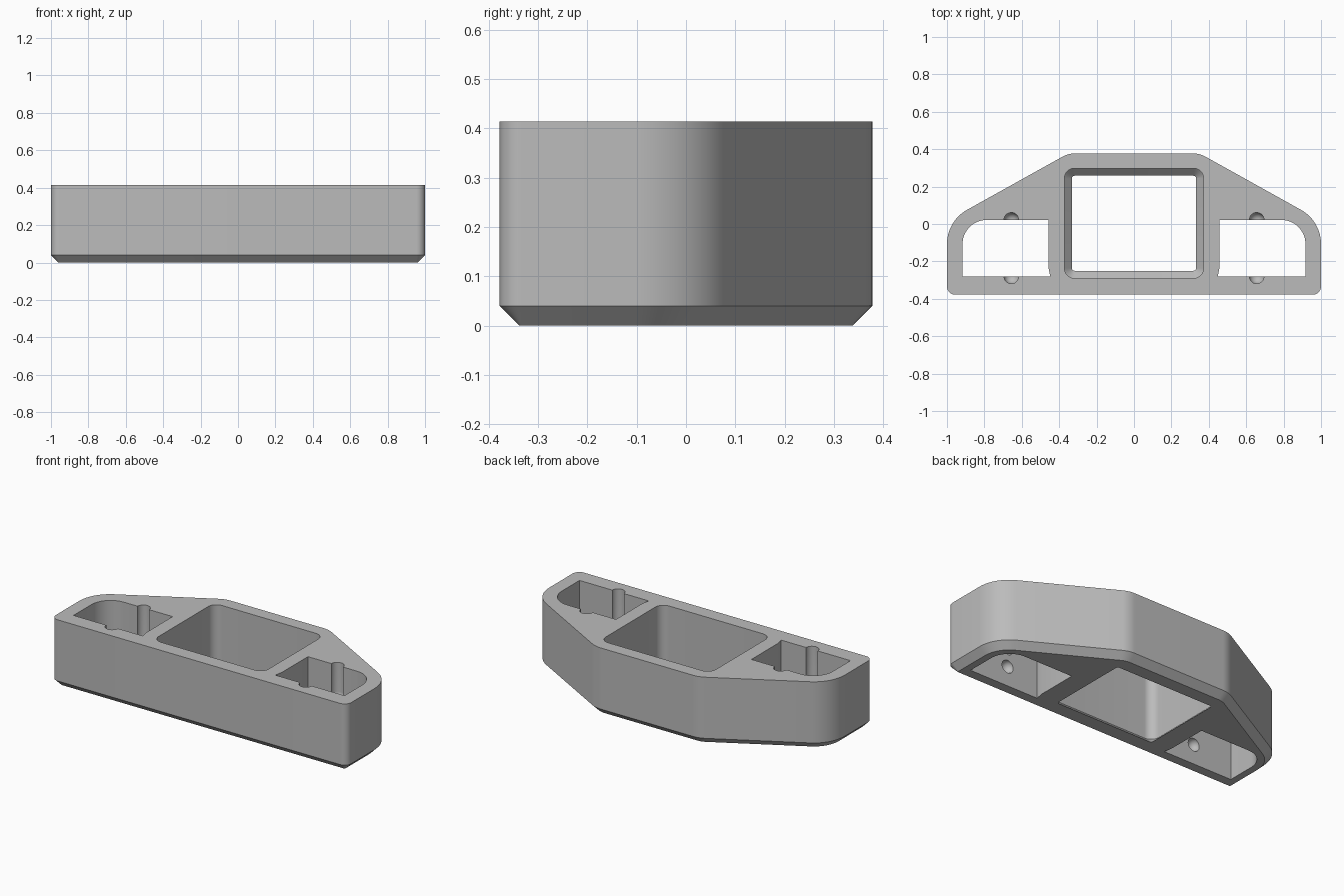
import bpy, bmesh, math
from mathutils import Vector

cube = bpy.data.objects.get("Cube")
if cube:
    bpy.data.objects.remove(cube, do_unlink=True)

HEIGHT = 0.414
BEVEL = 0.04
ABOVE, BELOW = HEIGHT + 0.1, -0.1

grey = bpy.data.materials.new("plain grey")
grey.use_nodes = True
GREY = (0.5, 0.5, 0.5, 1)
grey.diffuse_color = GREY
grey.node_tree.nodes["Principled BSDF"].inputs["Base Color"].default_value = GREY


def rounded(corners, inset=0.0, steps=12):
    """Counter-clockwise outline with filleted corners given as (x, y, radius)."""
    ring = []
    count = len(corners)
    for i, (x, y, r) in enumerate(corners):
        p = Vector((x, y))
        before = (p - Vector(corners[i - 1][:2])).normalized()
        after = (Vector(corners[(i + 1) % count][:2]) - p).normalized()
        n1, n2 = Vector((before.y, -before.x)), Vector((after.y, -after.x))
        if r == 0:
            ring.append(p)
            continue
        centre = p - (n1 + n2) * (r / (1 + n1.dot(n2)))
        start = math.atan2(n1.y, n1.x)
        turn = math.atan2(n1.x * n2.y - n1.y * n2.x, n1.dot(n2))
        for k in range(steps + 1):
            a = start + turn * k / steps
            ring.append(centre + Vector((math.cos(a), math.sin(a))) * (r - inset))
    return ring


def circle(x, y, r, sides=32):
    return [Vector((x + r * math.cos(math.tau * k / sides),
                    y + r * math.sin(math.tau * k / sides))) for k in range(sides)]


def loft(name, sections):
    """Closed solid through a bottom-to-top stack of (outline, z) sections."""
    bm = bmesh.new()
    rings = [[bm.verts.new((p.x, p.y, z)) for p in ring] for ring, z in sections]
    for low, high in zip(rings, rings[1:]):
        for i in range(len(low)):
            j = (i + 1) % len(low)
            bm.faces.new((low[i], low[j], high[j], high[i]))
    bm.faces.new(rings[0][::-1])
    bm.faces.new(rings[-1])
    mesh = bpy.data.meshes.new(name)
    bm.to_mesh(mesh)
    bm.free()
    mesh.materials.append(grey)
    obj = bpy.data.objects.new(name, mesh)
    bpy.context.collection.objects.link(obj)
    return obj


def ball_sections(x, y, z, r, top_angle):
    """Sphere slices from near the south pole up to top_angle."""
    low = -math.pi / 2 + 0.1
    angles = [low + (top_angle - low) * k / 12 for k in range(13)]
    return [(circle(x, y, r * math.cos(a)), z + r * math.sin(a)) for a in angles]


def cut(target, cutter):
    mod = target.modifiers.new("cut", 'BOOLEAN')
    mod.operation = 'DIFFERENCE'
    mod.solver = 'EXACT'
    mod.object = cutter
    bpy.context.view_layer.objects.active = target
    bpy.ops.object.modifier_apply(modifier=mod.name)
    bpy.data.objects.remove(cutter, do_unlink=True)


# Body with a bevelled lower rim
outline = [(-1, -0.378, 0.045), (1, -0.378, 0.045), (1, 0.016, 0.21),
           (0.35, 0.378, 0.15), (-0.35, 0.378, 0.15), (-1, 0.016, 0.21)]
body = loft("tray_body", [(rounded(outline, BEVEL), 0), (rounded(outline), BEVEL),
                          (rounded(outline), HEIGHT)])

# Central square opening, narrowing to a lip at the bottom
opening = [(-0.372, -0.29, 0.055), (0.372, -0.29, 0.055),
           (0.372, 0.298, 0.055), (-0.372, 0.298, 0.055)]
lip, wall = rounded(opening, BEVEL), rounded(opening)
cut(body, loft("opening_cutter", [(lip, BELOW), (lip, 0), (wall, BEVEL), (wall, ABOVE)]))

# Side pockets, each with two vertical grooves and two round dimples
FRONT, BACK, GROOVE_X, GROOVE_R = -0.28, 0.022, 0.656, 0.039
pocket = [(0.448, FRONT, 0), (0.917, FRONT, 0), (0.917, BACK, 0.13),
          (0.458, BACK, 0), (0.458, -0.23, 0)]
for side in (1, -1):
    corners = pocket if side == 1 else [(-x, y, r) for x, y, r in reversed(pocket)]
    ring = rounded(corners)
    cut(body, loft("pocket_cutter", [(ring, BELOW), (ring, ABOVE)]))
    for y in (FRONT, BACK):
        x = side * GROOVE_X
        groove = ball_sections(x, y, 0.235, GROOVE_R, 0)
        groove.append((circle(x, y, GROOVE_R), ABOVE))
        cut(body, loft("groove_cutter", groove))
        dimple = ball_sections(x, y, 0.12, GROOVE_R, math.pi / 2 - 0.1)
        cut(body, loft("dimple_cutter", dimple))

# Smooth the fillets, keep the edges crisp
bpy.ops.object.select_all(action='DESELECT')
body.select_set(True)
bpy.context.view_layer.objects.active = body
bpy.ops.object.shade_smooth_by_angle(angle=math.radians(25))
